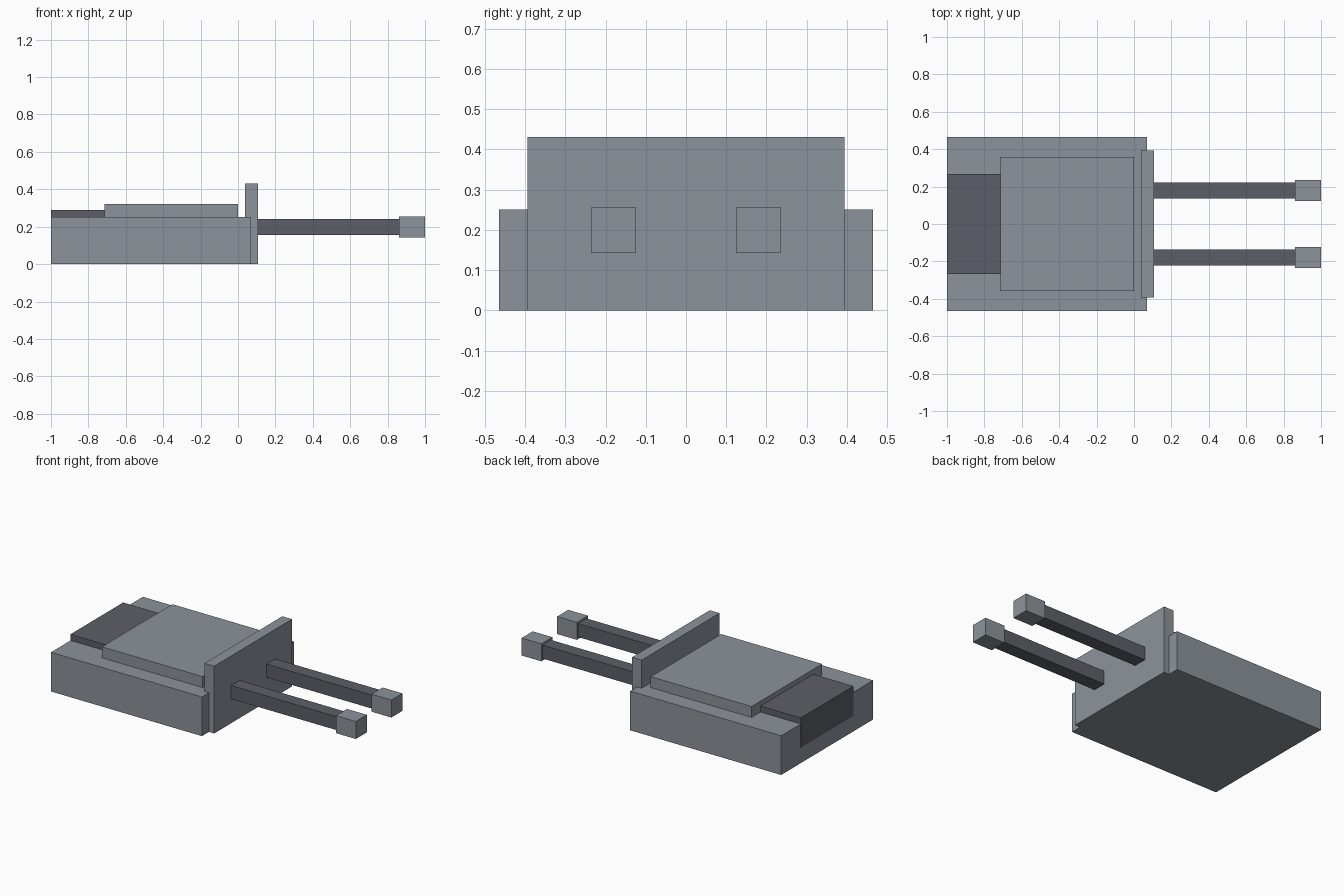
import bpy

cube = bpy.data.objects.get("Cube")
if cube:
    bpy.data.objects.remove(cube, do_unlink=True)


def material(name, colour):
    mat = bpy.data.materials.new(name)
    mat.use_nodes = True
    mat.diffuse_color = colour
    mat.node_tree.nodes["Principled BSDF"].inputs["Base Color"].default_value = colour
    return mat


light_grey = material("light grey", (0.262, 0.292, 0.328, 1))
dark_grey = material("dark grey", (0.109, 0.114, 0.136, 1))


def box(name, mat, x, y, z):
    """Box from (low, high) ranges on each axis."""
    ranges = (x, y, z)
    bpy.ops.mesh.primitive_cube_add(size=1, location=[(a + b) / 2 for a, b in ranges])
    obj = bpy.context.object
    obj.name = name
    obj.scale = [b - a for a, b in ranges]
    bpy.ops.object.transform_apply(location=False, rotation=False, scale=True)
    obj.data.materials.append(mat)
    return obj


# Turret body, raised roof and front shield
box("body", light_grey, (-1, 0.07), (-0.465, 0.465), (0, 0.251))
box("roof_panel", light_grey, (-0.715, 0), (-0.357, 0.357), (0.24, 0.321))
box("front_shield", light_grey, (0.038, 0.107), (-0.394, 0.394), (0, 0.431))

# Rear vent block, sunk into the body and just proud of its back
box("rear_vent", dark_grey, (-1.001, -0.7), (-0.267, 0.267), (0.1, 0.29))

# Twin barrels with square muzzles
for side, centre in (("left", 0.18), ("right", -0.18)):
    for part, mat, x, half in (("barrel", dark_grey, (0.1, 0.87), 0.043),
                               ("muzzle", light_grey, (0.86, 1), 0.056)):
        box(f"{side}_{part}", mat, x, (centre - half, centre + half),
            (0.199 - half, 0.199 + half))
